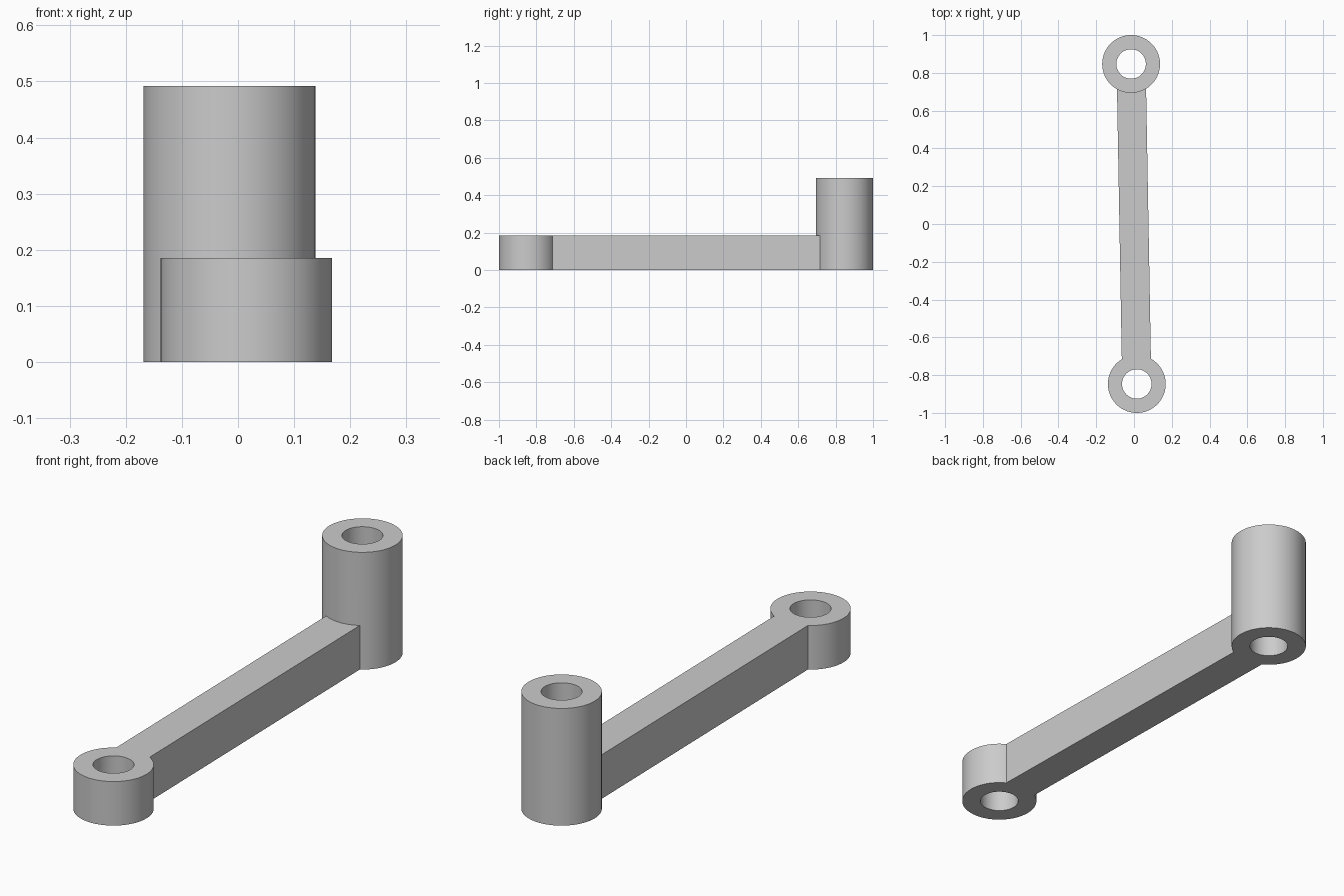
import bpy
import math
from mathutils import Vector

cube = bpy.data.objects.get("Cube")
if cube:
    bpy.data.objects.remove(cube, do_unlink=True)

# Dimensions
OUTER, BORE, BAR_WIDTH = 0.153, 0.078, 0.154
ARM_HEIGHT, POST_HEIGHT = 0.185, 0.492
FRONT = Vector((0.0148, -0.847, 0))
BACK = Vector((-0.0153, 0.847, 0))

grey = bpy.data.materials.new("plain grey")
grey.use_nodes = True
colour = (0.6, 0.6, 0.6, 1)
grey.diffuse_color = colour
grey.node_tree.nodes["Principled BSDF"].inputs["Base Color"].default_value = colour


def cylinder(name, centre, radius, bottom, top):
    bpy.ops.mesh.primitive_cylinder_add(
        vertices=96, radius=radius, depth=top - bottom,
        location=centre + Vector((0, 0, (bottom + top) / 2)))
    obj = bpy.context.object
    obj.name = name
    obj.data.materials.append(grey)
    return obj


def combine(target, tool, operation):
    mod = target.modifiers.new(operation.lower(), "BOOLEAN")
    mod.operation = operation
    mod.solver = "EXACT"
    mod.object = tool
    tool.hide_render = True
    bpy.context.view_layer.objects.active = target
    bpy.ops.object.modifier_apply(modifier=mod.name)
    bpy.data.objects.remove(tool, do_unlink=True)


# Straight bar running between the two bore centres
span = BACK - FRONT
bpy.ops.mesh.primitive_cube_add(
    size=1, location=(FRONT + BACK) / 2 + Vector((0, 0, ARM_HEIGHT / 2)),
    rotation=(0, 0, math.atan2(-span.x, span.y)))
arm = bpy.context.object
arm.name = "crank_arm"
arm.scale = (BAR_WIDTH, span.length, ARM_HEIGHT)
bpy.ops.object.transform_apply(location=True, rotation=True, scale=True)
arm.data.materials.append(grey)

# Short front boss and tall back post, each bored right through
ends = (("front_boss", FRONT, ARM_HEIGHT), ("back_post", BACK, POST_HEIGHT))
for name, centre, height in ends:
    combine(arm, cylinder(name, centre, OUTER, 0, height), "UNION")
for name, centre, height in ends:
    combine(arm, cylinder(name + "_bore", centre, BORE, -0.1, height + 0.1), "DIFFERENCE")

# Smooth round walls, crisp rims
bpy.ops.object.select_all(action="DESELECT")
arm.select_set(True)
bpy.context.view_layer.objects.active = arm
bpy.ops.object.shade_smooth_by_angle(angle=math.radians(30))
